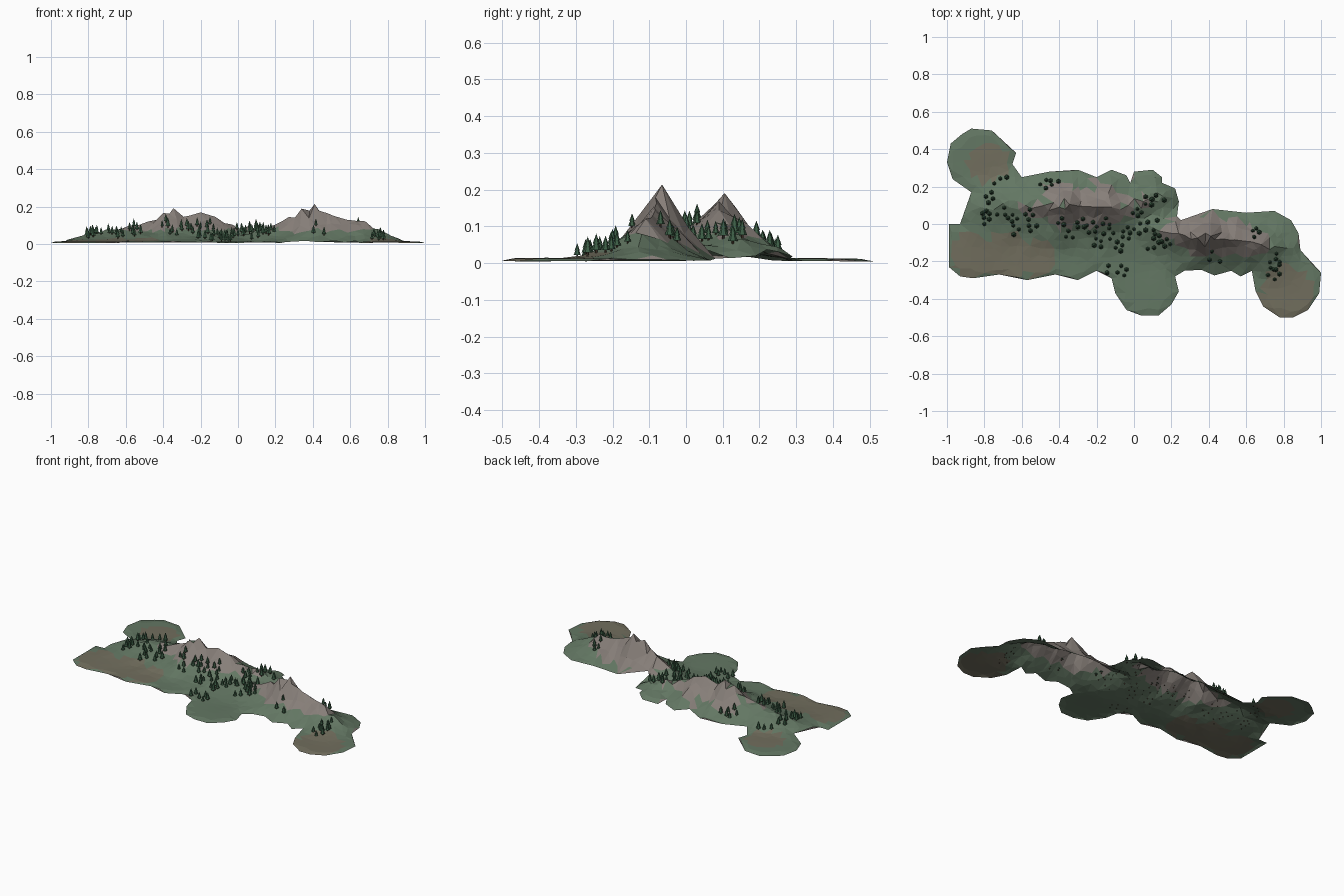
import bpy, bmesh, math, random
from mathutils import Vector, Matrix, noise
from mathutils.geometry import delaunay_2d_cdt

if "Cube" in bpy.data.objects:
    bpy.data.objects.remove(bpy.data.objects["Cube"])

random.seed(4)


def material(name, rgb):
    m = bpy.data.materials.new(name)
    m.diffuse_color = (*rgb, 1)
    m.use_nodes = True
    m.node_tree.nodes["Principled BSDF"].inputs["Base Color"].default_value = m.diffuse_color
    return m


grass = material("grass", (0.125, 0.185, 0.125))
earth = material("earth", (0.165, 0.155, 0.11))
rock = material("rock", (0.24, 0.21, 0.19))
needles = material("needles", (0.045, 0.11, 0.06))
bark = material("bark", (0.06, 0.04, 0.025))

# Coastline of the terrain, counter-clockwise from the back left lobe
outline = [
    (-.76, .5), (-.87, .51), (-.92, .48), (-.98, .43), (-1, .33), (-.97, .24), (-.87, .17),
    (-.93, 0), (-.99, 0), (-.99, -.23), (-.93, -.28), (-.86, -.29), (-.72, -.27), (-.57, -.3),
    (-.42, -.27), (-.3, -.3), (-.2, -.25), (-.12, -.29), (-.1, -.37), (-.04, -.46), (.04, -.49),
    (.13, -.49), (.2, -.43), (.24, -.36), (.22, -.28), (.27, -.25), (.36, -.245), (.43, -.275),
    (.52, -.25), (.57, -.28), (.63, -.25), (.65, -.36), (.69, -.44), (.78, -.5), (.85, -.5),
    (.93, -.46), (.99, -.37), (1, -.26), (.89, -.14), (.88, -.05), (.84, .02), (.75, .07),
    (.6, .06), (.42, .08), (.25, .02), (.23, .04), (.24, .12), (.22, .19), (.15, .22), (.15, .25),
    (.1, .29), (0, .28), (-.02, .22), (-.04, .26), (-.12, .29), (-.2, .25), (-.3, .29),
    (-.45, .28), (-.6, .25), (-.65, .32), (-.63, .38)]

# Crest lines: x, y, height
crest_left = [(-.92, .08, .02), (-.82, .09, .045), (-.7, .11, .08), (-.58, .1, .1), (-.48, .1, .12),
              (-.4, .09, .165), (-.345, .105, .19), (-.29, .095, .145), (-.2, .09, .17),
              (-.12, .09, .145), (-.03, .1, .105), (.05, .12, .095), (.15, .15, .065), (.24, .16, .02)]
crest_right = [(-.08, 0, .03), (.1, -.02, .075), (.2, -.05, .105), (.27, -.06, .145),
               (.34, -.075, .19), (.41, -.065, .215), (.48, -.08, .165), (.58, -.09, .13),
               (.68, -.11, .12), (.75, -.12, .08), (.82, -.13, .045), (.9, -.12, .015)]


def crest_at(crest, x):
    for (x0, y0, h0), (x1, y1, h1) in zip(crest, crest[1:]):
        if x0 <= x <= x1:
            t = (x - x0) / (x1 - x0)
            return y0 + (y1 - y0) * t, h0 + (h1 - h0) * t
    return None


def height(x, y):
    base = .013 + .004 * noise.noise(Vector((x * 5, y * 5, 2)))
    best = 0
    for crest, front, back, steep in ((crest_left, .4, .19, 2.9), (crest_right, .23, .155, 2)):
        c = crest_at(crest, x)
        if c:
            d = y - c[0]
            t = min(1, abs(d) / (back if d > 0 else front))
            power = 1.3 if d > 0 else steep
            # spurs and gullies appear on the flanks only
            rough = 1 + .9 * min(1, 1.5 * t) * noise.noise(Vector((x * 12, y * 9, 7)))
            best = max(best, (c[1] - .013) * (1 - t) ** power * rough)
    return base + best


# Terrain: jittered points inside the outline, triangulated and raised
points = [Vector(p) for p in outline]
n = len(points)
crests = [Vector(p[:2]) for p in crest_left[1:-1] + crest_right[1:-1]]


def inside(p):
    hit = False
    for i in range(n):
        a, b = points[i - 1], points[i]
        if (a.y > p.y) != (b.y > p.y) and p.x < a.x + (p.y - a.y) / (b.y - a.y) * (b.x - a.x):
            hit = not hit
    return hit


extra = list(crests)
step = .042
for i in range(-24, 25):
    for j in range(-12, 13):
        p = Vector((i * step + random.uniform(-.014, .014), j * step + random.uniform(-.014, .014)))
        if inside(p) and min((p - q).length for q in points[:n] + crests) > .027:
            extra.append(p)
coords, _, tris, *_ = delaunay_2d_cdt(points + extra, [], [list(range(n))], 1, 1e-5)
bm = bmesh.new()
verts = []
for c in coords:
    rim = min((c - q).length for q in points) < 1e-4
    z = height(c.x, c.y)
    verts.append(bm.verts.new((c.x, c.y, max(0, z - .007) if rim else z)))
for t in tris:
    bm.faces.new([verts[i] for i in t])
bm.normal_update()
# bare earth patches on the plains: x, y, radius
patches = [(-.68, -.17, .13), (-.86, -.17, .12), (-.52, -.18, .1), (-.78, .33, .11), (.82, -.36, .14)]
for f in bm.faces:
    if f.normal.z < 0:
        f.normal_flip()
    c = f.calc_center_median()
    slope = f.normal.z
    if (c.z > .075 and slope < .9) or slope < .74:
        f.material_index = 2
    elif c.z < .04 and any(math.hypot(c.x - x, c.y - y) < r for x, y, r in patches):
        f.material_index = 1


def finish(bm, name, mats):
    me = bpy.data.meshes.new(name)
    bm.to_mesh(me)
    bm.free()
    for m in mats:
        me.materials.append(m)
    ob = bpy.data.objects.new(name, me)
    bpy.context.collection.objects.link(ob)
    return ob


finish(bm, "mountain_terrain", (grass, earth, rock))

# Conifer groves: x, y, number of trees
groves = [(-.73, .23, 2), (-.68, .25, 1), (-.77, .14, 4), (-.79, .05, 5), (-.8, 0, 1), (-.7, .06, 3),
          (-.65, .03, 4), (-.56, .05, 4), (-.63, -.03, 3), (-.55, -.02, 3), (-.47, .21, 4),
          (-.43, .23, 2), (-.39, .01, 3), (-.35, -.06, 3), (-.29, 0, 4), (-.22, -.02, 5),
          (-.15, .01, 3), (-.19, -.1, 4), (-.13, -.05, 4), (-.08, -.12, 4), (-.04, -.05, 5),
          (.03, -.03, 4), (.02, .06, 4), (.1, 0, 3), (.08, .12, 4), (.14, .14, 2), (.12, -.07, 4),
          (.17, -.1, 4), (.09, -.13, 2), (-.14, -.24, 2), (-.06, -.25, 4), (.41, -.17, 2),
          (.46, -.2, 1), (.65, -.04, 4), (.75, -.22, 5), (.75, -.27, 4), (.77, -.18, 2)]


def cone(bm, at, z, r0, r1, h, mat):
    res = bmesh.ops.create_cone(bm, cap_ends=True, segments=6, radius1=r0, radius2=r1, depth=h,
                                matrix=Matrix.Translation((at[0], at[1], z + h / 2)))
    for f in {f for v in res["verts"] for f in v.link_faces}:
        f.material_index = mat


bm = bmesh.new()
for gx, gy, count in groves:
    turn = random.uniform(0, 6.28)
    for i in range(count):
        a = turn + i * math.tau / count
        r = random.uniform(.015, .034) if count > 1 else 0
        at = (gx + r * math.cos(a), gy + r * math.sin(a))
        z = height(*at) - .003
        s = random.uniform(.75, 1.15)
        cone(bm, at, z, .003 * s, .003 * s, .012 * s, 1)
        cone(bm, at, z + .010 * s, .0125 * s, .004 * s, .022 * s, 0)
        cone(bm, at, z + .026 * s, .009 * s, 0, .025 * s, 0)
finish(bm, "conifer_trees", (needles, bark))
